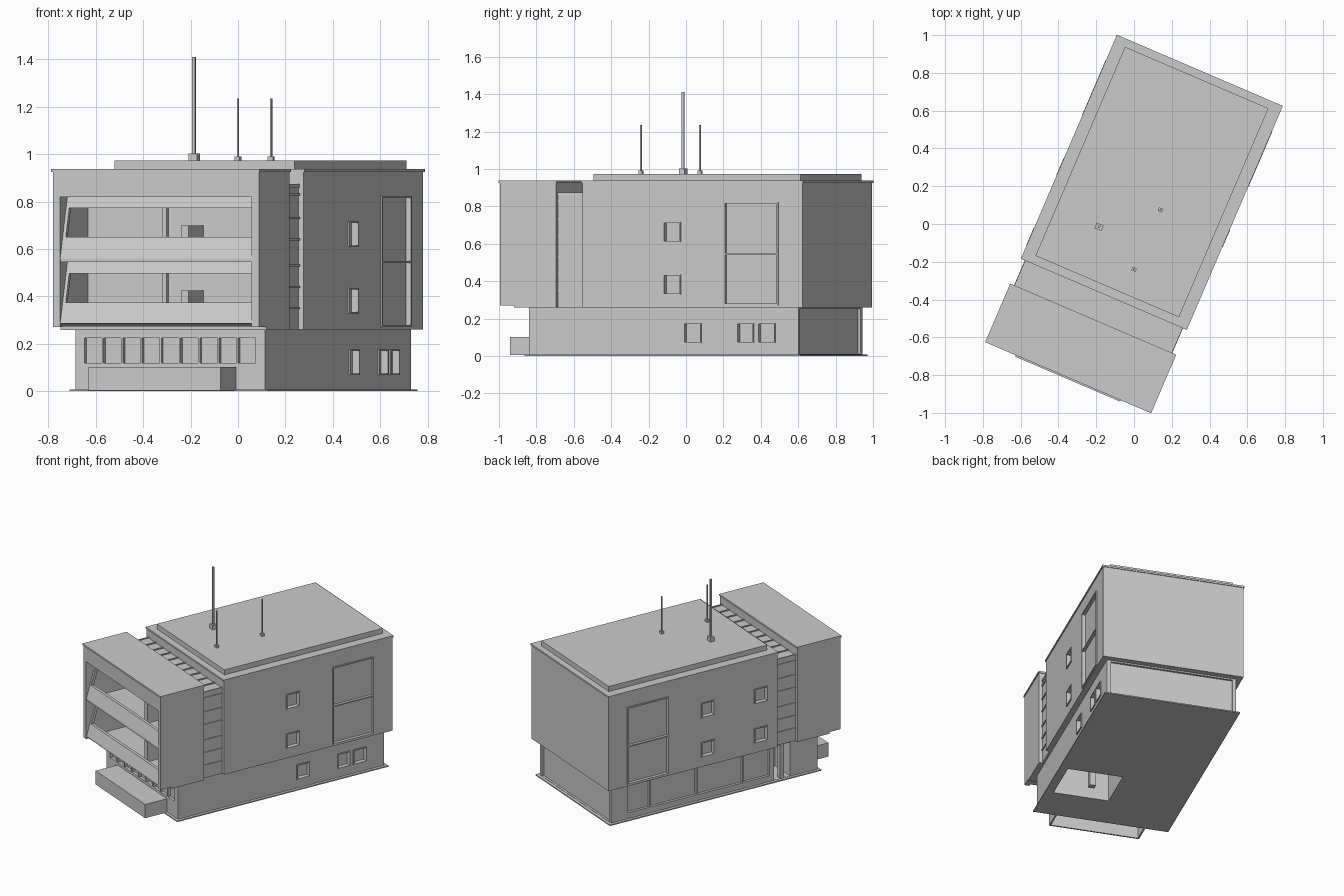
import bpy
import bmesh
import math
from mathutils import Matrix, Vector

default = bpy.data.objects.get("Cube")
if default:
    bpy.data.objects.remove(default, do_unlink=True)

grey = bpy.data.materials.new("concrete grey")
grey.use_nodes = True
grey.diffuse_color = (0.6, 0.6, 0.6, 1)
grey.node_tree.nodes["Principled BSDF"].inputs["Base Color"].default_value = (0.6, 0.6, 0.6, 1)

TURN = math.radians(-23.2)   # the whole building is turned on its plot
W, L = 0.473, 0.88           # half width and half length of the upper floors


def finish(name, bm):
    bmesh.ops.recalc_face_normals(bm, faces=bm.faces)
    mesh = bpy.data.meshes.new(name)
    bm.to_mesh(mesh)
    bm.free()
    mesh.materials.append(grey)
    obj = bpy.data.objects.new(name, mesh)
    obj.rotation_euler.z = TURN
    bpy.context.collection.objects.link(obj)
    return obj


def boxes(name, specs):
    """One object from boxes given as (x0, x1, y0, y1, z0, z1)."""
    bm = bmesh.new()
    for x0, x1, y0, y1, z0, z1 in specs:
        mid = Vector((x0 + x1, y0 + y1, z0 + z1)) / 2
        size = Matrix.Diagonal((x1 - x0, y1 - y0, z1 - z0, 1))
        bmesh.ops.create_cube(bm, size=1, matrix=Matrix.Translation(mid) @ size)
    return finish(name, bm)


def prism(name, x0, x1, profile):
    """Extrude a (y, z) profile along the width."""
    bm = bmesh.new()
    face = bm.faces.new([bm.verts.new((x0, y, z)) for y, z in profile])
    ext = bmesh.ops.extrude_face_region(bm, geom=[face])
    verts = [v for v in ext["geom"] if isinstance(v, bmesh.types.BMVert)]
    bmesh.ops.translate(bm, verts=verts, vec=(x1 - x0, 0, 0))
    return finish(name, bm)


def carve(obj, specs):
    """Cut boxes out of an object, one after the other."""
    for spec in specs:
        cutter = boxes("cutter", [spec])
        cutter.hide_render = True
        mod = obj.modifiers.new("cut", "BOOLEAN")
        mod.operation = "DIFFERENCE"
        mod.solver = "EXACT"
        mod.object = cutter
        bpy.context.view_layer.update()
        graph = bpy.context.evaluated_depsgraph_get()
        cut = bpy.data.meshes.new_from_object(obj.evaluated_get(graph))
        obj.modifiers.clear()
        obj.data = cut
        bpy.data.objects.remove(cutter, do_unlink=True)


def side_recess(side, wall, y0, y1, z0, z1, depth=0.025):
    a, b = sorted((side * (wall - depth), side * (wall + 0.05)))
    return (a, b, y0, y1, z0, z1)


def side_frame(side, wall, y0, y1, z0, z1, bars=(), t=0.009):
    """Slim frame standing proud of a side wall, with optional crossbars."""
    a, b = sorted((side * (wall - 0.012), side * (wall + 0.007)))
    out = [(a, b, y0 - t, y0, z0 - t, z1 + t), (a, b, y1, y1 + t, z0 - t, z1 + t)]
    for z in (z0 - t / 2, z1 + t / 2, *bars):
        out.append((a, b, y0, y1, z - t / 2, z + t / 2))
    return out


# Ground slab and ground floor, with stairwell, entrance and back recess
STAIR = (0.03, 0.40, -0.47, -0.15, -0.1, 0.25)
slab = boxes("ground_slab", [(-0.455, 0.455, -0.745, 0.86, 0, 0.008)])
carve(slab, [STAIR])
BW = 0.435
ground = boxes("ground_floor", [(-BW, BW, -0.727, 0.84, 0.004, 0.262)])
small_low = [(0.18, 0.27), (0.49, 0.575), (0.61, 0.70)]
shop = [0.717, 0.54, 0.187, -0.166, -0.37]
cuts = [STAIR, (-0.5, -0.25, -0.52, -0.40, 0.01, 0.25),
        (-0.41, 0.41, 0.825, 0.9, 0.01, 0.25)]
cuts += [side_recess(1, BW, y0, y1, 0.075, 0.17) for y0, y1 in small_low]
cuts += [side_recess(-1, BW, b + 0.006, a - 0.006, 0.05, 0.24, 0.018)
         for a, b in zip(shop, shop[1:])]
pitch = 0.0882
cuts += [(-0.397 + i * pitch + 0.004, -0.397 + (i + 1) * pitch - 0.004,
          -0.8, -0.707, 0.12, 0.225) for i in range(9)]
carve(ground, cuts)
boxes("stairwell_column", [(0.16, 0.20, -0.36, -0.32, 0.01, 0.255)])
boxes("entrance_column", [(-0.435, -0.405, -0.475, -0.445, 0.005, 0.262)])
boxes("ground_window_frames",
      [f for y0, y1 in small_low for f in side_frame(1, BW, y0, y1, 0.075, 0.17, t=0.006)])

# Entrance canopy, open underneath
cx, cy = 0.303, -0.893
boxes("front_canopy", [(-cx, cx, cy, -0.72, 0.09, 0.102),
                       (-cx, cx, cy, cy + 0.01, 0.004, 0.095),
                       (-cx, -cx + 0.01, cy, -0.72, 0.004, 0.095),
                       (cx - 0.01, cx, cy, -0.72, 0.004, 0.095)])

# Main upper block with its recessed windows
main = boxes("main_block", [(-W, W, -0.40, L, 0.26, 0.93)])
small, large, cuts, frames = {1: [0.078], -1: [0.084, -0.32]}, (0.432, 0.732), [], []
for side in (1, -1):
    for y in small[side]:
        for z in (0.335, 0.615):
            cuts.append(side_recess(side, W, y, y + 0.09, z, z + 0.095))
            frames += side_frame(side, W, y, y + 0.09, z, z + 0.095, t=0.006)
    cuts.append(side_recess(side, W, *large, 0.28, 0.815, 0.015))
    frames += side_frame(side, W, *large, 0.28, 0.815, bars=(0.545,))
carve(main, cuts)
boxes("main_window_frames", frames)

# Roof edges and raised roof deck
e = 0.005
boxes("main_coping", [(-W - e, W + e, -0.40 - e, L + e, 0.925, 0.937)])
boxes("front_coping", [(-W - e, W + e, -L - e, -0.553 + e, 0.925, 0.937)])
boxes("roof_deck", [(-0.413, 0.413, -0.36, 0.843, 0.93, 0.973)])

# Glazed link between the two blocks
LW = 0.45
boxes("glazed_link", [(-LW, LW, -0.56, -0.39, 0.26, 0.868)])
bars = []
for z in (0.35, 0.44, 0.53, 0.64, 0.73, 0.83):
    bars.append((-LW - 0.006, LW + 0.006, -0.555, -0.398, z - 0.004, z + 0.004))
for i in range(11):
    x = -LW + i * LW / 5
    bars.append((x - 0.004, x + 0.004, -0.555, -0.398, 0.86, 0.875))
boxes("link_mullions", bars)

# Front block shell
T = 0.033
boxes("front_block", [(-W, -W + T, -L, -0.553, 0.27, 0.93),
                      (W - T, W, -L, -0.553, 0.27, 0.93),
                      (-W + T, W - T, -L, -0.553, 0.82, 0.93),
                      (-W + T, W - T, -0.58, -0.553, 0.27, 0.82),
                      (-W + T, W - T, -L + 0.02, -0.58, 0.27, 0.285),
                      (-W + T, W - T, -L + 0.004, -0.58, 0.545, 0.56)])
boxes("front_soffit", [(-W, W, -0.797, -0.553, 0.258, 0.272)])

# Sloping balcony fronts, one per floor, each with a long opening
inner = W - T
for floor, base in (("lower", 0.285), ("upper", 0.56)):
    def slope(z0, z1):
        near = [(-L + 0.002 + 0.3 * z, base + z) for z in (z0, z1)]
        return near + [(y + 0.02, z) for y, z in reversed(near)]
    prism(floor + "_balcony_parapet", -inner, inner, slope(0, 0.09))
    prism(floor + "_balcony_head", -inner, inner, slope(0.212, 0.262))
    for side in (-1, 1):
        a, b = sorted((side * inner, side * (inner - 0.014)))
        prism(floor + "_balcony_jamb", a, b, slope(0.09, 0.212))
    boxes(floor + "_balcony_fittings", [(0.058, 0.091, -0.745, -0.575, base, base + 0.14),
                                        (-0.09, -0.07, -0.60, -0.575, base, base + 0.26)])
prism("balcony_drip_edge", -inner, inner,
      [(-L + 0.002, 0.29), (-L + 0.03, 0.27), (-L + 0.05, 0.29)])

# Roof masts on small footings, placed in the local frame
for i, (x, y, top, r) in enumerate([(-0.185, -0.015, 1.41, 0.02),
                                    (0.0, -0.24, 1.235, 0.012),
                                    (0.14, 0.075, 1.235, 0.012)]):
    p = Matrix.Rotation(-TURN, 3, "Z") @ Vector((x, y, 0))
    foot = 0.973 + 1.5 * r
    s = r / 3.2
    boxes(f"roof_mast_{i + 1}", [(p.x - r, p.x + r, p.y - r * 0.8, p.y + r * 0.8, 0.97, foot),
                                 (p.x - s, p.x + s, p.y - s, p.y + s, foot - 0.01, top)])
